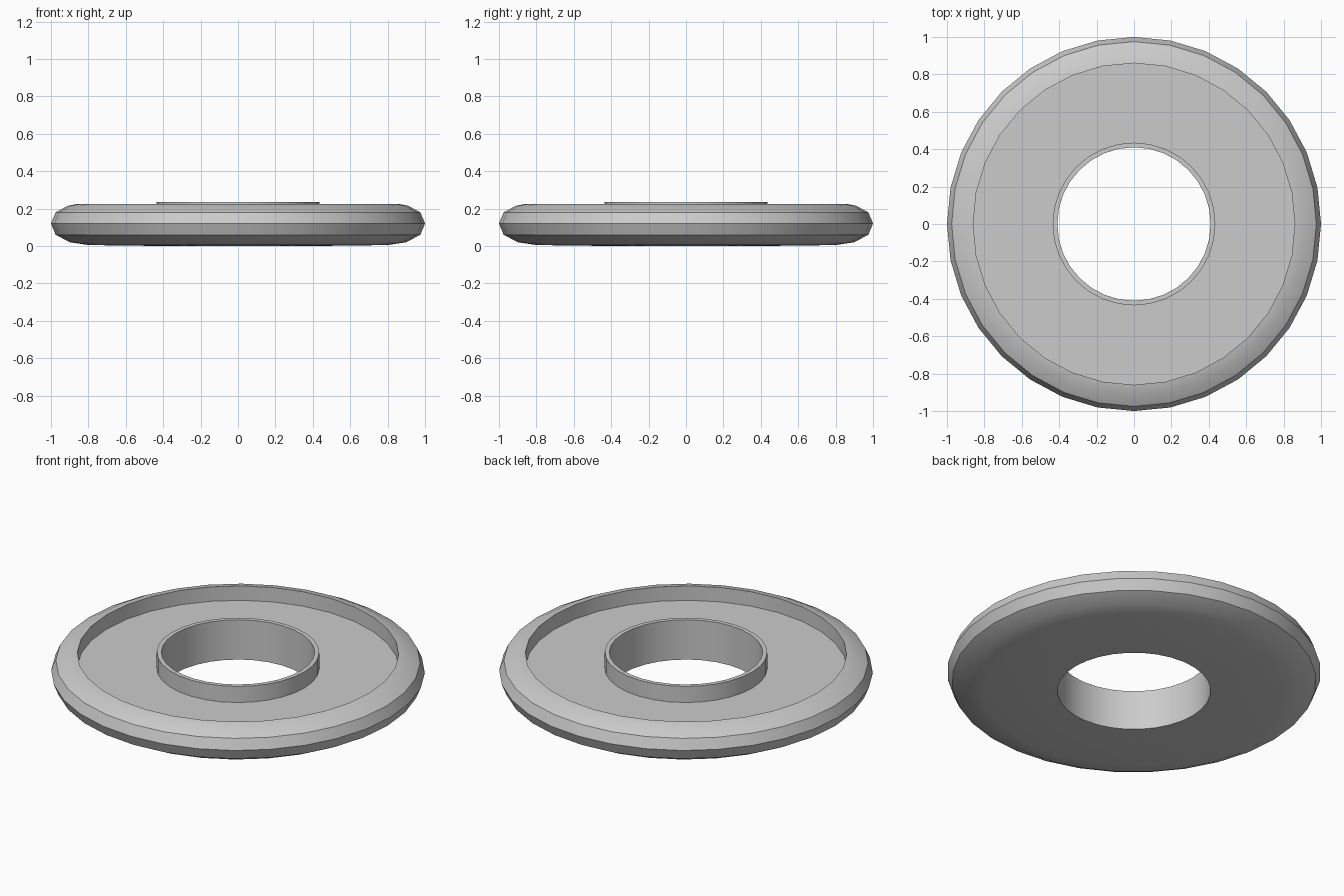
import bpy, bmesh, math

cube = bpy.data.objects.get("Cube")
if cube:
    bpy.data.objects.remove(cube)

# One plain grey
grey = bpy.data.materials.new("plain grey")
grey.use_nodes = True
colour = (0.6, 0.6, 0.6, 1)
grey.diffuse_color = colour
grey.node_tree.nodes["Principled BSDF"].inputs["Base Color"].default_value = colour

SIDES = 32


def lathe(name, profile):
    """Spin a closed (radius, height) profile around z."""
    bm = bmesh.new()
    rings = []
    for i in range(SIDES):
        a = math.tau * i / SIDES
        rings.append([bm.verts.new((r * math.cos(a), r * math.sin(a), z)) for r, z in profile])
    n = len(profile)
    for i in range(SIDES):
        here, there = rings[i], rings[(i + 1) % SIDES]
        for j in range(n):
            k = (j + 1) % n
            bm.faces.new((here[j], there[j], there[k], here[k]))
    bmesh.ops.recalc_face_normals(bm, faces=bm.faces)
    mesh = bpy.data.meshes.new(name)
    bm.to_mesh(mesh)
    bm.free()
    mesh.materials.append(grey)
    obj = bpy.data.objects.new(name, mesh)
    bpy.context.collection.objects.link(obj)
    bpy.ops.object.select_all(action='DESELECT')
    obj.select_set(True)
    bpy.context.view_layer.objects.active = obj
    bpy.ops.object.shade_smooth_by_angle(angle=math.radians(30))
    return obj


# Disc with rounded rim, recessed floor and raised collar round the hole
lathe("ring_disc", [
    (0.41, 0), (0.80, 0.005), (0.90, 0.02), (0.975, 0.06),   # underside
    (1.0, 0.12), (0.975, 0.18), (0.91, 0.215), (0.86, 0.225),  # outer rim
    (0.86, 0.14), (0.435, 0.14),                             # recessed floor
    (0.435, 0.235), (0.41, 0.235),                           # collar
])
